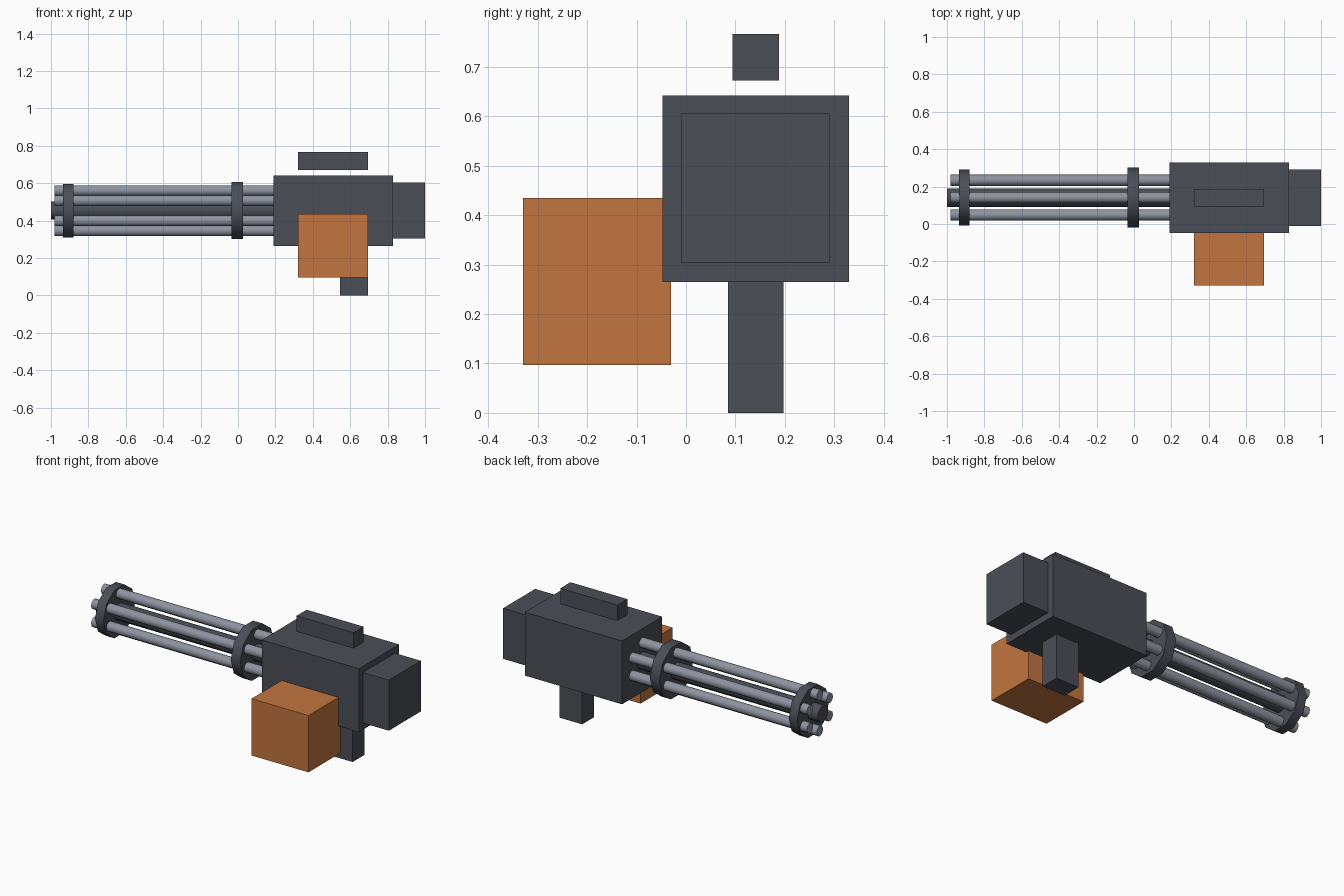
import bpy
import math

cube = bpy.data.objects.get("Cube")
if cube:
    bpy.data.objects.remove(cube, do_unlink=True)


def material(name, color):
    mat = bpy.data.materials.new(name)
    mat.use_nodes = True
    mat.diffuse_color = color
    mat.node_tree.nodes["Principled BSDF"].inputs["Base Color"].default_value = color
    return mat


dark = material("dark_gunmetal", (0.07, 0.077, 0.095, 1))
steel = material("light_steel", (0.27, 0.295, 0.35, 1))
orange = material("orange", (0.54, 0.178, 0.05, 1))

AXIS_Y, AXIS_Z = 0.141, 0.4535   # centre line of the barrel cluster
SIDES = 10


def box(name, x, y, z, mat):
    """Box given by its (min, max) range on each axis."""
    ranges = (x, y, z)
    bpy.ops.mesh.primitive_cube_add(size=1, location=[(a + b) / 2 for a, b in ranges])
    obj = bpy.context.object
    obj.name = name
    obj.scale = [b - a for a, b in ranges]
    bpy.ops.object.transform_apply(location=False, rotation=False, scale=True)
    obj.data.materials.append(mat)
    return obj


def rod(name, x0, x1, radius, mat, dy=0, dz=0):
    """Ten-sided cylinder along x, with corners pointing to the sides."""
    bpy.ops.mesh.primitive_cylinder_add(
        vertices=SIDES, radius=radius, depth=x1 - x0,
        location=((x0 + x1) / 2, AXIS_Y + dy, AXIS_Z + dz),
        rotation=(0, math.pi / 2, 0))
    obj = bpy.context.object
    obj.name = name
    bpy.ops.object.transform_apply(location=False, rotation=True, scale=False)
    bpy.ops.object.shade_smooth_by_angle(angle=math.radians(40))
    obj.data.materials.append(mat)
    return obj


# Housing, rear block and attachments
box("housing", (0.19, 0.83), (-0.048, 0.33), (0.265, 0.642), dark)
box("rear_block", (0.82, 1.0), (-0.01, 0.291), (0.304, 0.605), dark)
box("top_handle", (0.32, 0.695), (0.094, 0.188), (0.672, 0.766), dark)
box("grip", (0.545, 0.695), (0.085, 0.197), (0, 0.29), dark)
box("ammo_box", (0.32, 0.695), (-0.33, -0.03), (0.097, 0.435), orange)

# Central shaft and the two clamp discs
rod("central_shaft", -1.0, 0.2, 0.05, dark)
rod("front_clamp", -0.935, -0.88, 0.15, dark)
rod("rear_clamp", -0.035, 0.027, 0.16, dark)

# Ring of six barrels
RING = 0.107
for i in range(6):
    a = math.radians(90 + 60 * i)
    rod(f"barrel_{i + 1}", -0.98, 0.2, 0.03, steel, RING * math.cos(a), RING * math.sin(a))
